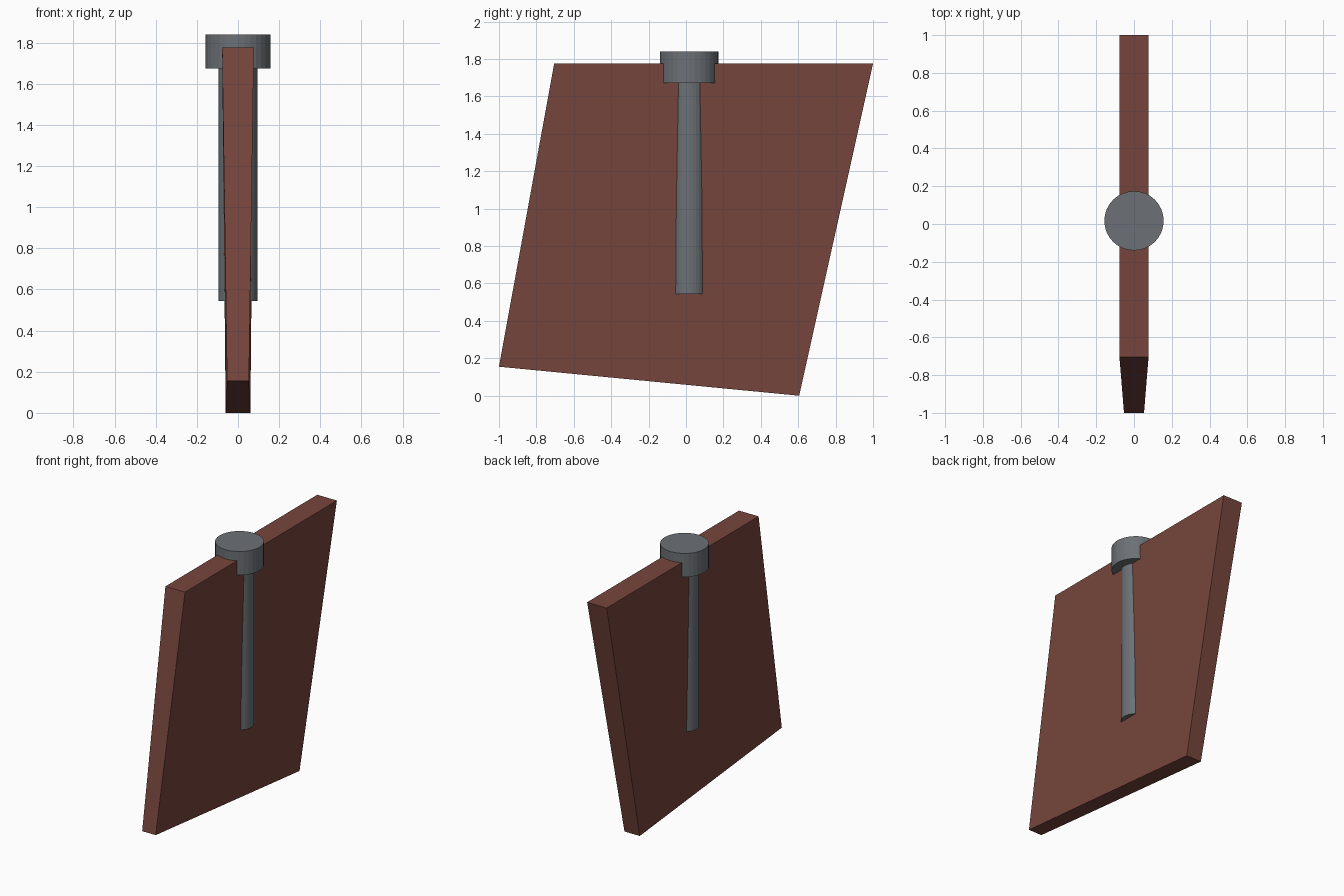
import bpy

if "Cube" in bpy.data.objects:
    bpy.data.objects.remove(bpy.data.objects["Cube"])


def material(name, color):
    mat = bpy.data.materials.new(name)
    mat.diffuse_color = (*color, 1)
    mat.use_nodes = True
    mat.node_tree.nodes["Principled BSDF"].inputs["Base Color"].default_value = mat.diffuse_color
    return mat


brown = material("rust_brown", (0.18, 0.06, 0.045))
steel = material("dark_steel", (0.15, 0.165, 0.18))

# Tapered slanted panel: (y, z, half thickness) at each corner
corners = [(-1.0, 0.155, 0.053), (0.605, 0.0, 0.06),
           (1.0, 1.775, 0.077), (-0.705, 1.775, 0.077)]
n = len(corners)
verts = [(s * t, y, z) for s in (1, -1) for y, z, t in corners]
faces = [tuple(range(n)), tuple(reversed(range(n, 2 * n)))]
faces += [(i, i + n, (i + 1) % n + n, (i + 1) % n) for i in range(n)]
mesh = bpy.data.meshes.new("panel")
mesh.from_pydata(verts, [], faces)
panel = bpy.data.objects.new("panel", mesh)
bpy.context.collection.objects.link(panel)
mesh.materials.append(brown)


def cylinder(name, radius, z0, z1):
    bpy.ops.mesh.primitive_cylinder_add(
        vertices=32, radius=radius, depth=z1 - z0,
        location=(0, 0.017, (z0 + z1) / 2))
    obj = bpy.context.object
    obj.name = name
    obj.data.materials.append(steel)


# Rod running down through the panel, and its cap
cylinder("rod", 0.095, 0.543, 1.70)
cylinder("rod_cap", 0.157, 1.673, 1.84)
